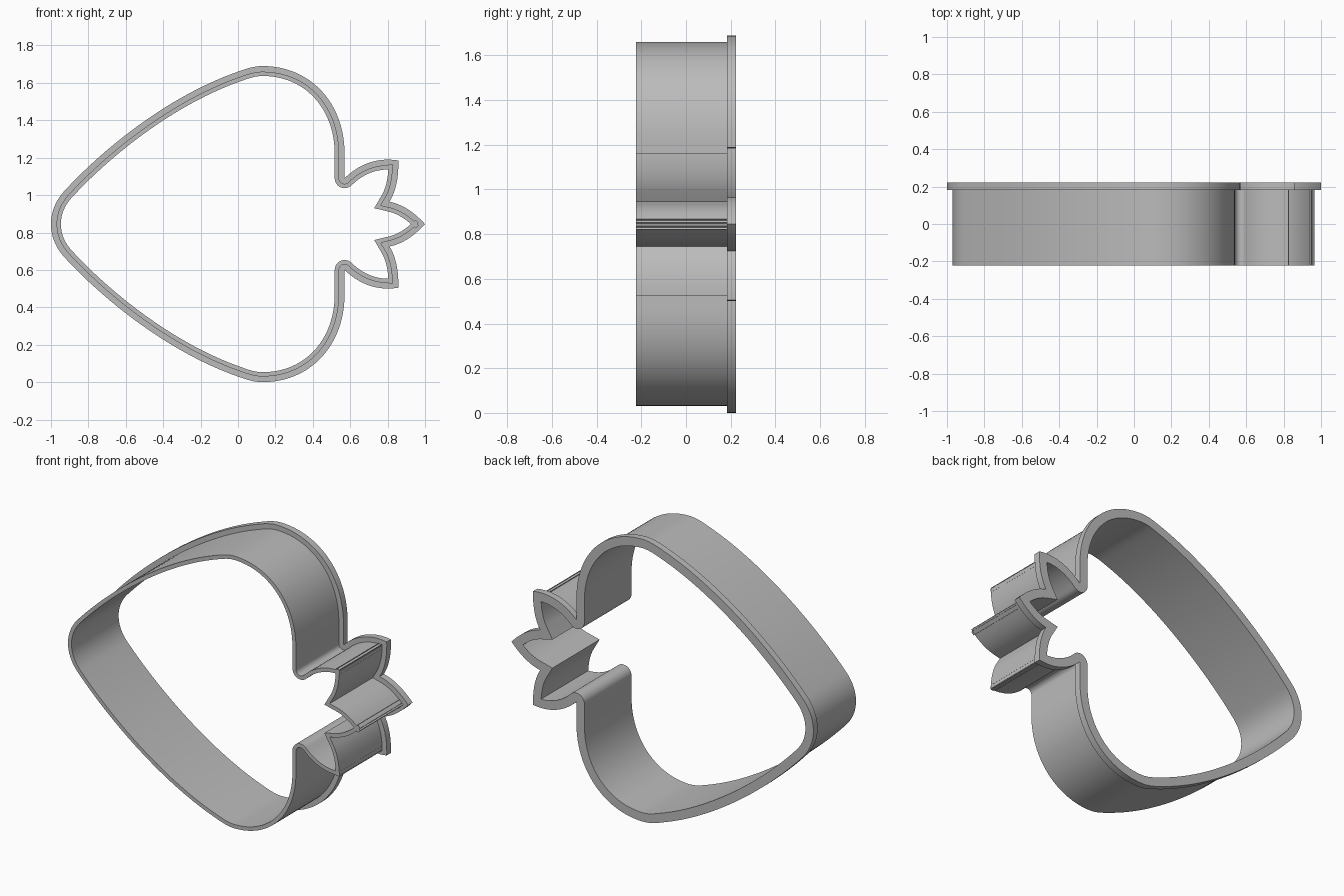
import bpy, bmesh, math
from mathutils import Vector, Matrix
from mathutils.geometry import interpolate_bezier

cube = bpy.data.objects.get("Cube")
if cube:
    bpy.data.objects.remove(cube)

MID_Z = 0.845          # mirror axis of the strawberry outline
RIM, WALL = 0.03, 0.053  # inward offsets: rim width, inner wall face
FRONT, STEP, BACK = -0.223, 0.183, 0.223

grey = bpy.data.materials.new("matte grey")
grey.use_nodes = True
grey.diffuse_color = (0.5, 0.5, 0.5, 1)
grey.node_tree.nodes["Principled BSDF"].inputs["Base Color"].default_value = (0.5, 0.5, 0.5, 1)

# Upper half of the outer edge: start point, then (handle, handle, end, steps)
start = (-1, MID_Z)
curves = [
    ((-1, 0.91), (-0.975, 0.97), (-0.93, 1.02), 14),      # rounded nose
    ((-0.71, 1.26), (-0.36, 1.535), (0, 1.66), 28),       # long side
    ((0.04, 1.675), (0.085, 1.69), (0.13, 1.69), 6),      # shoulder
    ((0.39, 1.69), (0.57, 1.49), (0.57, 1.22), 24),       # lobe
    ((0.57, 1.18), (0.57, 1.13), (0.57, 1.09), 2),        # straight neck
    ((0.64, 1.16), (0.74, 1.205), (0.857, 1.185), 14),    # side leaf, outside
    ((0.86, 1.10), (0.845, 1.02), (0.81, 0.965), 12),     # side leaf, inside
    ((0.88, 0.95), (0.94, 0.91), (1, MID_Z), 14),         # middle leaf
]


def outline():
    half = [Vector(start)]
    for h1, h2, end, steps in curves:
        pts = interpolate_bezier(half[-1].to_3d(), Vector(h1).to_3d(),
                                 Vector(h2).to_3d(), Vector(end).to_3d(), steps + 1)
        half += [p.to_2d() for p in pts[1:]]
    mirrored = [Vector((p.x, 2 * MID_Z - p.y)) for p in reversed(half[1:-1])]
    return half + mirrored


def with_offsets(pts):
    """Pair each point with its inward offset; the tight neck corners get a round fan."""
    result = []
    for i, p in enumerate(pts):
        a = (p - pts[i - 1]).normalized()
        b = (pts[(i + 1) % len(pts)] - p).normalized()
        na, nb = Vector((a.y, -a.x)), Vector((b.y, -b.x))
        turn = math.atan2(a.x * b.y - a.y * b.x, a.dot(b))
        if turn > 2:
            fan = 12
            result += [(p, Matrix.Rotation(turn * k / fan, 2) @ na) for k in range(fan + 1)]
        else:
            result.append((p, (na + nb) / (1 + na.dot(nb))))
    return result


def sweep(name, section, path):
    """Sweep a closed (offset, y) section around the closed path."""
    bm = bmesh.new()
    rings = []
    for p, n in path:
        ring = []
        for off, y in section:
            q = p + n * off
            ring.append(bm.verts.new((q.x, y, q.y)))
        rings.append(ring)
    for i, r in enumerate(rings):
        s = rings[(i + 1) % len(rings)]
        for j in range(len(section)):
            k = (j + 1) % len(section)
            bm.faces.new((r[j], r[k], s[k], s[j]))
    bmesh.ops.remove_doubles(bm, verts=bm.verts, dist=0.00001)
    bmesh.ops.recalc_face_normals(bm, faces=bm.faces)
    mesh = bpy.data.meshes.new(name)
    bm.to_mesh(mesh)
    bm.free()
    mesh.materials.append(grey)
    obj = bpy.data.objects.new(name, mesh)
    bpy.context.collection.objects.link(obj)
    return obj


path = with_offsets(outline())

# Thin cutting wall and the wider gripping rim at its back edge
parts = [
    sweep("cutting_wall", [(RIM, FRONT), (WALL, FRONT), (WALL, BACK), (RIM, BACK)], path),
    sweep("grip_rim", [(0, STEP), (RIM, STEP), (RIM, BACK), (0, BACK)], path),
]

bpy.ops.object.select_all(action='DESELECT')
for obj in parts:
    obj.select_set(True)
bpy.context.view_layer.objects.active = parts[0]
bpy.ops.object.shade_smooth_by_angle(angle=math.radians(30))
